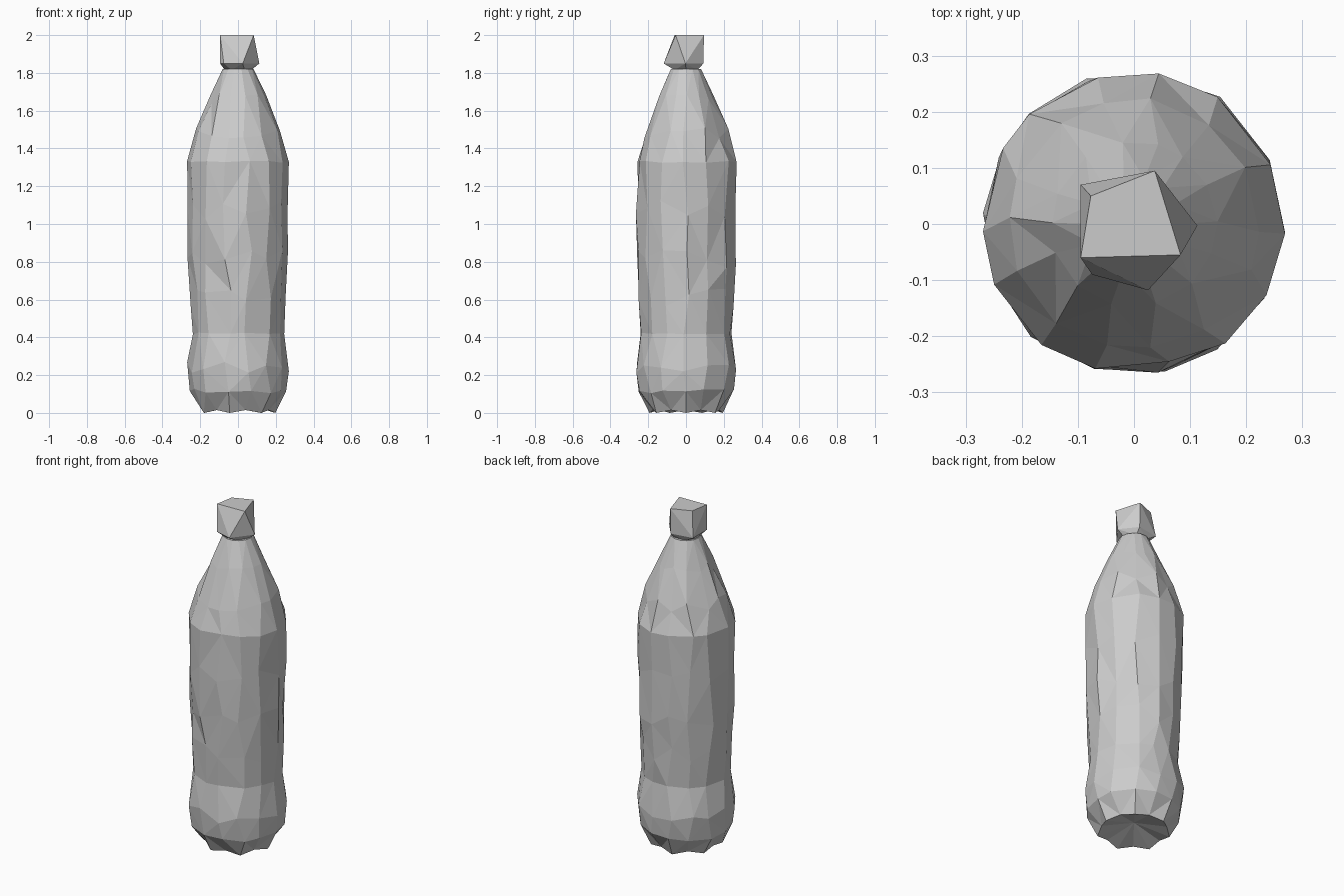
import bpy, bmesh, math, random

random.seed(4)
cube = bpy.data.objects.get("Cube")
if cube:
    bpy.data.objects.remove(cube, do_unlink=True)

# One plain grey
grey = bpy.data.materials.new("light grey")
grey.use_nodes = True
grey.diffuse_color = (0.6, 0.6, 0.6, 1)
grey.node_tree.nodes["Principled BSDF"].inputs["Base Color"].default_value = (0.6, 0.6, 0.6, 1)


def finish(name, bm):
    bmesh.ops.recalc_face_normals(bm, faces=bm.faces)
    mesh = bpy.data.meshes.new(name)
    bm.to_mesh(mesh)
    bm.free()
    mesh.materials.append(grey)
    obj = bpy.data.objects.new(name, mesh)
    bpy.context.collection.objects.link(obj)
    return obj


# Bottle body: crumpled low-poly rings as (height, radius, height jitter)
SIDES = 14
profile = [(0.01, 0.2, 0.0), (0.115, 0.258, 0.012), (0.24, 0.272, 0.03),
           (0.42, 0.243, 0.005), (0.61, 0.254, 0.05), (0.82, 0.266, 0.05),
           (1.07, 0.267, 0.06), (1.33, 0.27, 0.006), (1.48, 0.224, 0.03),
           (1.66, 0.148, 0.03), (1.82, 0.082, 0.0)]
bm = bmesh.new()
rings = []
for z, radius, wobble in profile:
    ring = []
    for i in range(SIDES):
        turn = random.uniform(-0.1, 0.1) if wobble else 0
        a = math.tau * i / SIDES + turn
        r = radius * random.uniform(0.982, 1.008)
        if z < 0.1 and i % 2:      # straight edges between the feet
            r = radius * math.cos(math.tau / SIDES)
        ring.append(bm.verts.new((r * math.cos(a), r * math.sin(a),
                                  z + random.uniform(-wobble, wobble))))
    rings.append(ring)

# Feet alternate slightly in height
for i, v in enumerate(rings[0]):
    v.co.z = 0.015 if i % 2 else 0.0

for low, high in zip(rings, rings[1:]):
    for i in range(SIDES):
        j = (i + 1) % SIDES
        bm.faces.new((low[i], low[j], high[j], high[i]))

# Hollowed base and closed neck
hub = bm.verts.new((0, 0, 0.06))
for i in range(SIDES):
    bm.faces.new((rings[0][(i + 1) % SIDES], rings[0][i], hub))
bm.faces.new(rings[-1])

# Small dents pressed into the label area
for x, y, z in [(-0.14, -0.22, 0.82), (0.08, -0.25, 1.2), (0.22, 0.15, 0.82)]:
    v = min(bm.verts, key=lambda p: (p.co.x - x)**2 + (p.co.y - y)**2 + (p.co.z - z)**2)
    v.co.x *= 0.93
    v.co.y *= 0.93
bmesh.ops.triangulate(bm, faces=bm.faces[:], quad_method='SHORT_EDGE')
finish("bottle_body", bm)

# Cap: faceted hull with a skewed flat top
top = [(-0.095, -0.06), (0.083, -0.055), (0.037, 0.095), (-0.077, 0.05)]
skirt = [(-0.095, 0.07), (-0.095, -0.06), (-0.075, -0.09), (0.025, -0.118),
         (0.113, -0.003), (0.037, 0.092)]
bm = bmesh.new()
for x, y in top:
    bm.verts.new((x, y, 2.0))
for x, y in skirt:
    bm.verts.new((x, y, 1.85))
for i in range(6):
    a = math.tau * i / 6
    bm.verts.new((0.07 * math.cos(a), 0.07 * math.sin(a), 1.815))
hull = bmesh.ops.convex_hull(bm, input=bm.verts[:])
bmesh.ops.delete(bm, geom=list({g for g in hull["geom_interior"] + hull["geom_unused"]
                                if isinstance(g, bmesh.types.BMVert)}), context='VERTS')
finish("cap", bm)
